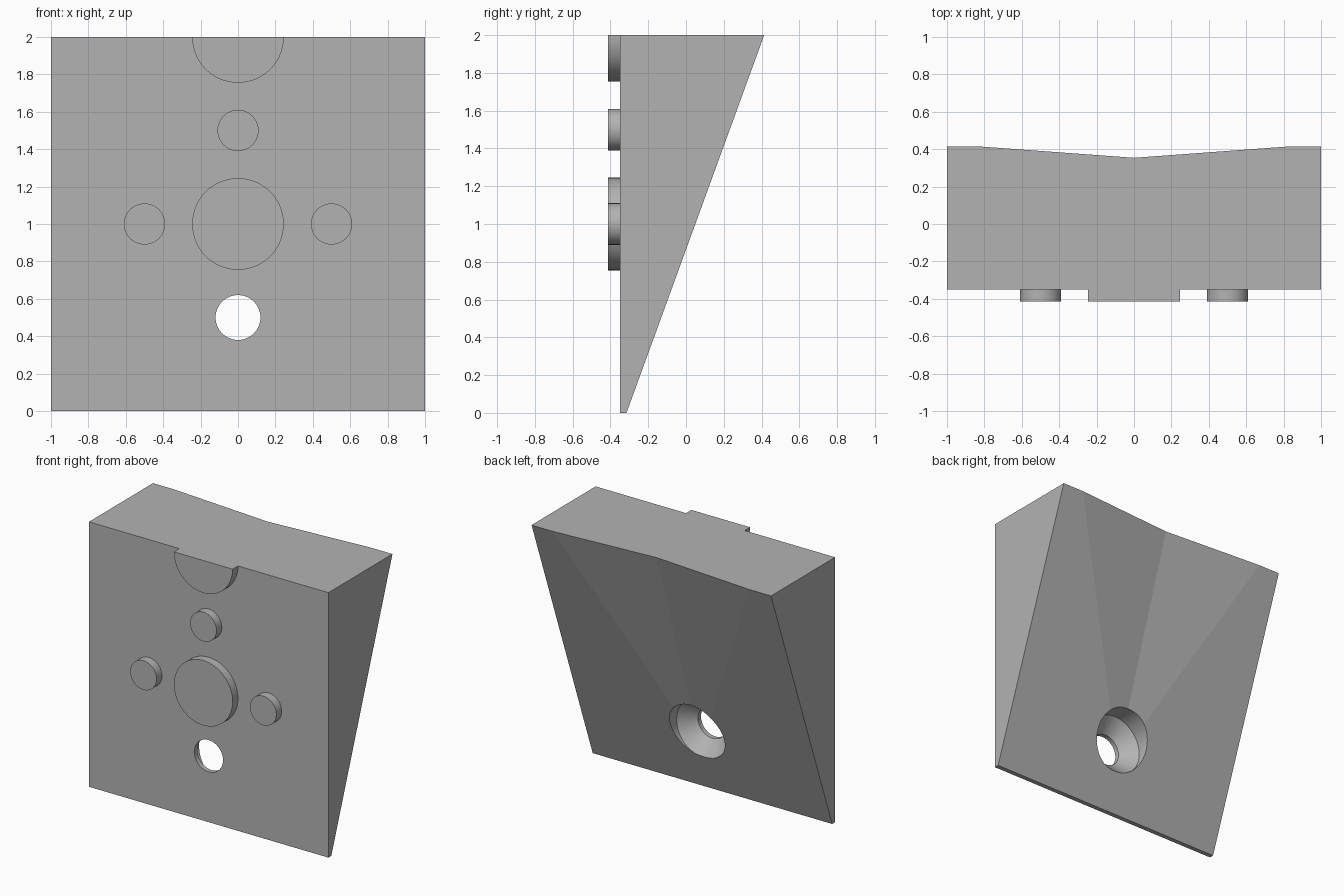
import bpy, bmesh, math

cube = bpy.data.objects.get("Cube")
if cube:
    bpy.data.objects.remove(cube, do_unlink=True)

grey = bpy.data.materials.new("plain grey")
grey.use_nodes = True
grey.diffuse_color = (0.45, 0.45, 0.45, 1)
grey.node_tree.nodes["Principled BSDF"].inputs["Base Color"].default_value = grey.diffuse_color

FRONT, FOOT, BACK = -0.35, -0.315, 0.414
PEG_FACE = -0.414
HOLE_Z = 0.5


def make(name, verts, faces):
    """Mesh object with consistent outward normals."""
    mesh = bpy.data.meshes.new(name)
    mesh.from_pydata(verts, [], faces)
    bm = bmesh.new()
    bm.from_mesh(mesh)
    bmesh.ops.recalc_face_normals(bm, faces=bm.faces)
    bm.to_mesh(mesh)
    bm.free()
    mesh.materials.append(grey)
    ob = bpy.data.objects.new(name, mesh)
    bpy.context.collection.objects.link(ob)
    return ob


def smooth(ob):
    bpy.ops.object.select_all(action="DESELECT")
    ob.select_set(True)
    bpy.context.view_layer.objects.active = ob
    bpy.ops.object.shade_smooth_by_angle(angle=math.radians(30))


def turned(name, x, z, rings, segments=64, sweep=math.tau):
    """Solid along y from (y, radius) rings; a half sweep gives the lower half."""
    full = sweep > 6
    n = segments if full else segments + 1
    verts = [(x + r * math.cos(-sweep * i / segments), y,
              z + r * math.sin(-sweep * i / segments))
             for y, r in rings for i in range(n)]
    faces = [list(range(n)), list(range(len(verts) - n, len(verts)))]
    for k in range(len(rings) - 1):
        for i in range(n):
            a, b = k * n + i, k * n + (i + 1) % n
            faces.append([a, b, b + n, a + n])
    return make(name, verts, faces)


# Wedge block with a shallow V channel fanning out up the sloping back
apex_z, half_width, channel_depth = 0.35, 0.82, 0.06
apex_y = FOOT + (BACK - FOOT) * apex_z / 2
wedge = make("wedge_block", [
    (-1, FRONT, 0), (1, FRONT, 0), (1, FRONT, 2), (-1, FRONT, 2),
    (-1, FOOT, 0), (1, FOOT, 0), (1, BACK, 2), (-1, BACK, 2),
    (half_width, BACK, 2), (0, BACK - channel_depth, 2), (-half_width, BACK, 2),
    (0, apex_y, apex_z)],
    [(0, 1, 2, 3), (0, 1, 5, 4), (1, 2, 6, 5), (0, 3, 7, 4),
     (3, 2, 6, 8, 9, 10, 7), (4, 5, 11), (5, 6, 8, 11), (4, 7, 10, 11),
     (8, 9, 11), (9, 10, 11)])

# Countersunk screw hole
cutter = turned("screw_hole_cutter", 0, HOLE_Z,
                [(-0.6, 0.12), (-0.315, 0.12), (-0.21, 0.225), (0.6, 0.225)])
cutter.hide_render = True
cut = wedge.modifiers.new("screw hole", "BOOLEAN")
cut.operation = "DIFFERENCE"
cut.solver = "EXACT"
cut.object = cutter
bpy.context.view_layer.objects.active = wedge
bpy.ops.object.modifier_apply(modifier=cut.name)
bpy.data.objects.remove(cutter, do_unlink=True)

# Keep the shallow channel folds crisp while smoothing the hole wall
smooth(wedge)
for face in wedge.data.polygons:
    face.use_smooth = face.area < 0.05

# Round pegs on the front
peg = [(PEG_FACE, 0.11), (FRONT + 0.005, 0.11)]
boss = [(PEG_FACE, 0.245), (FRONT + 0.005, 0.245)]
for name, x, z in (("right_peg", -0.5, 1), ("left_peg", 0.5, 1), ("upper_peg", 0, 1.5)):
    smooth(turned(name, x, z, peg))
smooth(turned("centre_boss", 0, 1, boss))
smooth(turned("top_half_boss", 0, 2, boss, 32, math.pi))
